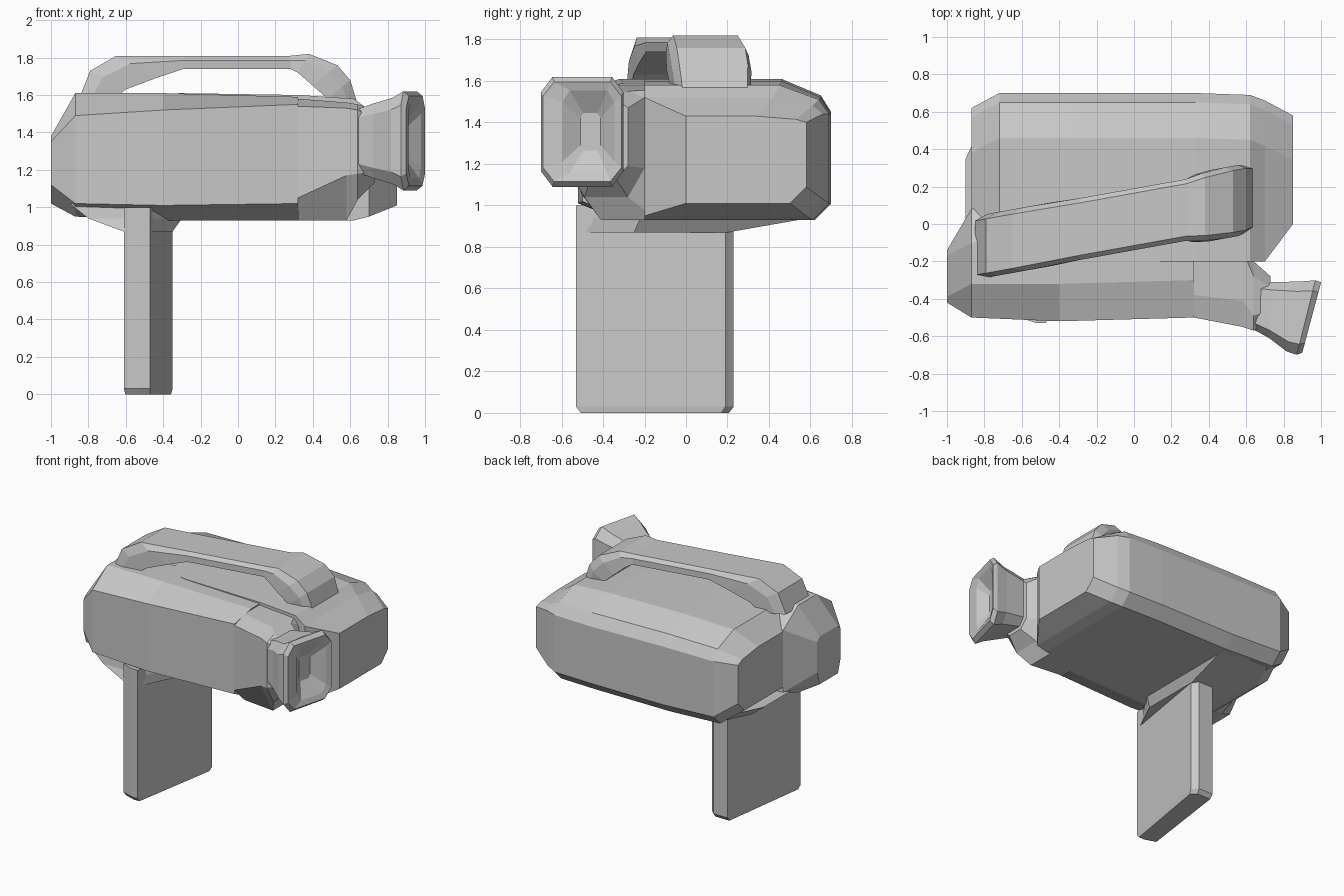
import bpy, bmesh, math
from mathutils import Vector

cube = bpy.data.objects.get("Cube")
if cube:
    bpy.data.objects.remove(cube)

grey = bpy.data.materials.new("matte_grey")
grey.use_nodes = True
COLOUR = (0.58, 0.58, 0.58, 1)
grey.diffuse_color = COLOUR
grey.node_tree.nodes["Principled BSDF"].inputs["Base Color"].default_value = COLOUR


def loft(name, rings):
    """Skin a row of matching cross-sections and cap both ends."""
    bm = bmesh.new()
    rows = [[bm.verts.new(p) for p in ring] for ring in rings]
    for a, b in zip(rows, rows[1:]):
        for i in range(len(a)):
            j = (i + 1) % len(a)
            bm.faces.new((a[i], a[j], b[j], b[i]))
    bm.faces.new(rows[0])
    bm.faces.new(rows[-1])
    bmesh.ops.recalc_face_normals(bm, faces=bm.faces)
    mesh = bpy.data.meshes.new(name)
    bm.to_mesh(mesh)
    bm.free()
    mesh.materials.append(grey)
    obj = bpy.data.objects.new(name, mesh)
    bpy.context.collection.objects.link(obj)
    return obj


def section(x, y0, y1, z0, z1, cut, low, high):
    """Rectangle across x with its bottom and top corners cut."""
    return [(x, y0 + cut, z0), (x, y1 - cut, z0), (x, y1, z0 + low), (x, y1, z1 - high),
            (x, y1 - cut, z1), (x, y0 + cut, z1), (x, y0, z1 - high), (x, y0, z0 + low)]


# Front barrel
loft("front_barrel", [section(*s) for s in (
    (-1, -.42, -.14, 1.02, 1.38, .03, .1, .03),
    (-.87, -.5, .08, .95, 1.61, .18, .07, .12),
    (-.4, -.52, .15, .93, 1.61, .2, .08, .09),
    (.32, -.5, .25, .93, 1.59, .2, .09, .04))])

# Angled housing that carries the eyepiece
loft("eyepiece_housing", [section(*s) for s in (
    (.32, -.5, .1, .93, 1.58, .12, .12, .04),
    (.58, -.55, 0, .93, 1.56, .14, .24, .03),
    (.64, -.57, -.2, 1.04, 1.55, .08, .14, .03),
    (.73, -.52, -.28, 1.13, 1.52, .06, .06, .05))])


# Rear body with sloped top and bevelled back
def body_section(x, y0, y1, z0, z1, slope):
    return [(x, y0, z0), (x, y1 - .08, z0), (x, y1, z0 + .08), (x, y1, z1 - slope),
            (x, y1 - .05, z1 - slope / 2), (x, y1 - .24, z1), (x, y0, z1)]


loft("rear_body", [body_section(*s) for s in (
    (-.87, 0, .62, 1.06, 1.48, .05),
    (-.72, -.1, .7, .95, 1.6, .15),
    (-.3, -.2, .7, .93, 1.61, .16),
    (.33, -.2, .7, .93, 1.6, .16),
    (.62, -.2, .69, .93, 1.58, .14),
    (.7, -.2, .66, .95, 1.52, .08),
    (.85, 0, .58, 1.01, 1.43, .03))])


# Underside mount, its front corner swept back
def mount_ring(z, x0, x1, y0, y1):
    return [(x0, y0, z), (-.47, y0, z), (x1, y0 + .25, z), (x1, y1, z),
            (x0 + .12, y1, z), (x0, y1 - .25, z)]


loft("grip_mount", [mount_ring(1.02, -.9, -.3, -.46, .6),
                    mount_ring(.94, -.8, -.3, -.47, .6),
                    mount_ring(.87, -.61, -.35, -.5, .2)])

# Grip post
POST = [(-.61, -.5), (-.52, -.53), (-.47, -.53), (-.35, .19), (-.39, .23), (-.51, .23)]


def post_ring(z, scale):
    cx, cy = -.48, -.15
    return [(cx + (x - cx) * scale, cy + (y - cy) * scale, z) for x, y in POST]


loft("grip_post", [post_ring(0, .94), post_ring(.03, 1), post_ring(1, 1)])


# Arched carry handle, set at a slant across the top
def handle_section(xt, zt, xb, zb, half):
    def at(x, z, side):
        return (x, .18 * x + .025 + side, z)
    xm, zm = xt + (xb - xt) * .35, zt + (zb - zt) * .35
    return [at(xb, zb, -half), at(xm, zm, -half), at(xt, zt, -half + .025),
            at(xt, zt, half - .025), at(xm, zm, half), at(xb, zb, half)]


loft("carry_handle", [handle_section(*s) for s in (
    (-.85, 1.58, -.66, 1.58, .17), (-.79, 1.73, -.6, 1.63, .17),
    (-.65, 1.81, -.44, 1.69, .17), (-.29, 1.81, -.29, 1.74, .165),
    (.28, 1.81, .28, 1.74, .165), (.38, 1.82, .32, 1.72, .18),
    (.53, 1.76, .4, 1.65, .19), (.6, 1.68, .48, 1.58, .19),
    (.64, 1.55, .5, 1.54, .18))])


# Flared eyepiece with a hollow cup, turned outwards
def cup_ring(x, y, half_w, half_h, turn):
    side = Vector((math.sin(math.radians(turn)), math.cos(math.radians(turn)), 0))
    up = Vector((0, 0, 1))
    cut = .72
    corners = [(cut, -1), (1, -cut), (1, cut), (cut, 1),
               (-cut, 1), (-1, cut), (-1, -cut), (-cut, -1)]
    return [Vector((x, y, 1.355)) + side * half_w * u + up * half_h * v for u, v in corners]


loft("eyepiece", [cup_ring(*s) for s in (
    (.64, -.435, .13, .17, 0), (.73, -.46, .15, .2, 3), (.85, -.495, .19, .23, 10),
    (.92, -.5, .205, .265, 14), (.95, -.5, .195, .24, 15),
    (.945, -.47, .13, .2, 15), (.88, -.46, .05, .09, 15))])
